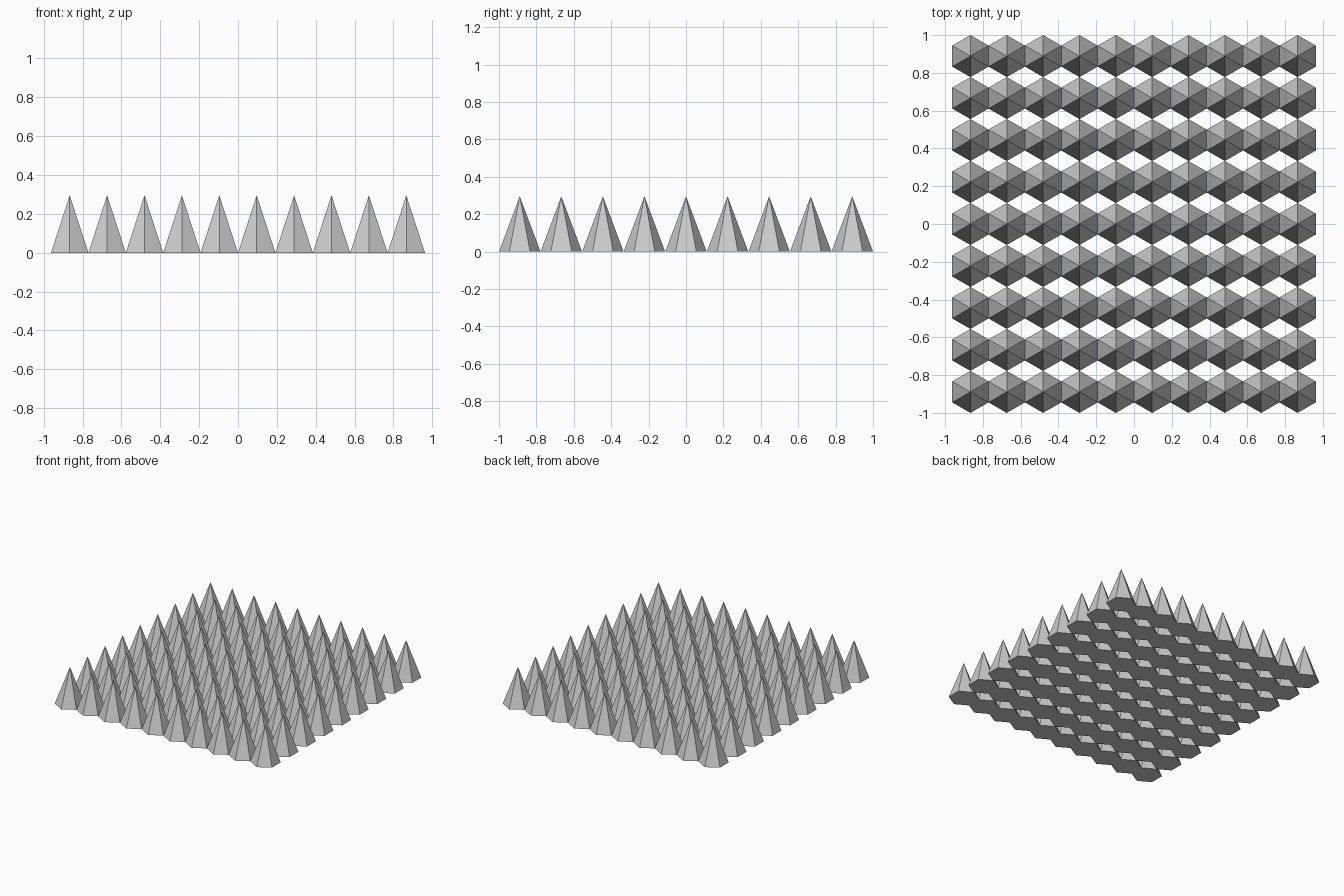
import bpy
import math

if "Cube" in bpy.data.objects:
    bpy.data.objects.remove(bpy.data.objects["Cube"])

COLS, ROWS = 10, 9
R = 1 / ROWS                  # hexagon corner radius (corners point along y)
HEIGHT = 0.296
STEP_X = math.sqrt(3) * R     # neighbours in a row share a flat side
STEP_Y = 2 * R                # rows touch corner to corner

# One six-sided spike at the front left corner of the grid
bpy.ops.mesh.primitive_cone_add(
    vertices=6, radius1=R, radius2=0, depth=HEIGHT,
    location=(-STEP_X * (COLS - 1) / 2, -STEP_Y * (ROWS - 1) / 2, HEIGHT / 2))
spikes = bpy.context.object
spikes.name = "spike_field"


# Repeat it into rows and columns
def repeat(name, count, offset):
    mod = spikes.modifiers.new(name, 'ARRAY')
    mod.count = count
    mod.use_relative_offset = False
    mod.use_constant_offset = True
    mod.constant_offset_displace = offset


repeat("columns", COLS, (STEP_X, 0, 0))
repeat("rows", ROWS, (0, STEP_Y, 0))
